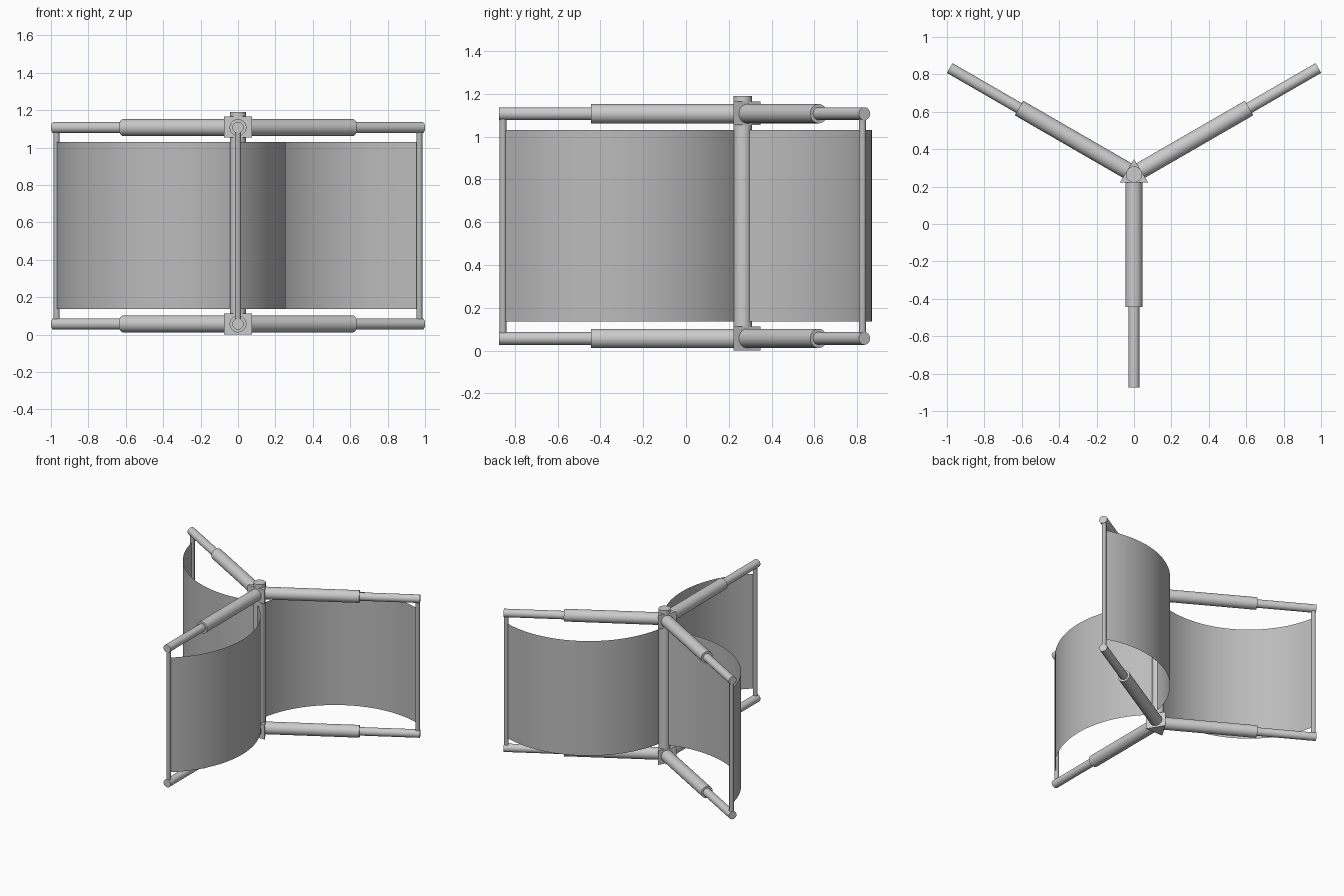
import bpy, bmesh
from math import sin, cos, asin, radians
from mathutils import Vector

if "Cube" in bpy.data.objects:
    bpy.data.objects.remove(bpy.data.objects["Cube"])

HUB = Vector((0, 0.265, 0))
ANGLES = [radians(a) for a in (-90, 30, 150)]

# Darker grey for blades and uprights
dark = bpy.data.materials.new("dark_grey")
dark.diffuse_color = (0.5, 0.5, 0.5, 1)
dark.use_nodes = True
dark.node_tree.nodes["Principled BSDF"].inputs["Base Color"].default_value = dark.diffuse_color


def finish(name, bm, smooth=True, mat=None):
    bmesh.ops.recalc_face_normals(bm, faces=bm.faces)
    me = bpy.data.meshes.new(name)
    bm.to_mesh(me)
    bm.free()
    if mat:
        me.materials.append(mat)
    ob = bpy.data.objects.new(name, me)
    bpy.context.collection.objects.link(ob)
    if smooth:
        bpy.ops.object.select_all(action='DESELECT')
        ob.select_set(True)
        bpy.context.view_layer.objects.active = ob
        bpy.ops.object.shade_smooth_by_angle(angle=radians(35))
    return ob


def rod(name, a, b, r, mat=None):
    a, b = Vector(a), Vector(b)
    bm = bmesh.new()
    bmesh.ops.create_cone(bm, cap_ends=True, segments=40, radius1=r, radius2=r, depth=(b - a).length)
    rot = (b - a).to_track_quat('Z', 'Y').to_matrix()
    bmesh.ops.rotate(bm, verts=bm.verts, matrix=rot)
    bmesh.ops.translate(bm, verts=bm.verts, vec=(a + b) / 2)
    return finish(name, bm, mat=mat)


def polar(angle, r, s, z):
    """Point r along an arm and s sideways from it."""
    return HUB + Vector((r * cos(angle) - s * sin(angle), r * sin(angle) + s * cos(angle), z))


# Triangular hubs
for label, z0, z1 in (("lower", 0, 0.113), ("upper", 1.055, 1.165)):
    bm = bmesh.new()
    tri = [(0, 0.347), (-0.075, 0.222), (0.075, 0.222)]
    f = bm.faces.new([bm.verts.new((x, y, z0)) for x, y in tri])
    ext = bmesh.ops.extrude_face_region(bm, geom=[f])
    bmesh.ops.translate(bm, vec=(0, 0, z1 - z0),
                        verts=[v for v in ext['geom'] if isinstance(v, bmesh.types.BMVert)])
    finish(label + "_hub", bm, smooth=False)

# Central pole
rod("central_pole", HUB, HUB + Vector((0, 0, 1.19)), 0.043)

# Curved blade: circular arc over the chord from hub to outer rod
R0, R1, SAG = 0.03, 1.12, 0.255
half = (R1 - R0) / 2
radius = (half ** 2 + SAG ** 2) / (2 * SAG)
spread = asin(half / radius)
N = 48

for i, ang in enumerate(ANGLES):
    # Telescoping arms, lower and upper
    for label, z in (("lower", 0.057), ("upper", 1.107)):
        rod(f"{label}_arm_sleeve_{i}", polar(ang, 0, 0, z), polar(ang, 0.71, 0, z), 0.045)
        rod(f"{label}_arm_tip_{i}", polar(ang, 0.7, 0, z), polar(ang, 1.138, 0, z), 0.03)
    # Outer upright
    rod(f"outer_upright_{i}", polar(ang, R1, 0, 0.06), polar(ang, R1, 0, 1.11), 0.016, dark)
    # Thin sheet blade
    bm = bmesh.new()
    cols = []
    for k in range(N + 1):
        t = -spread + 2 * spread * k / N
        r = (R0 + R1) / 2 + radius * sin(t)
        s = SAG - radius + radius * cos(t)
        cols.append([bm.verts.new(polar(ang, r, s, z)) for z in (0.137, 1.03)])
    for a, b in zip(cols, cols[1:]):
        bm.faces.new((a[0], b[0], b[1], a[1]))
    finish(f"curved_blade_{i}", bm, mat=dark)
